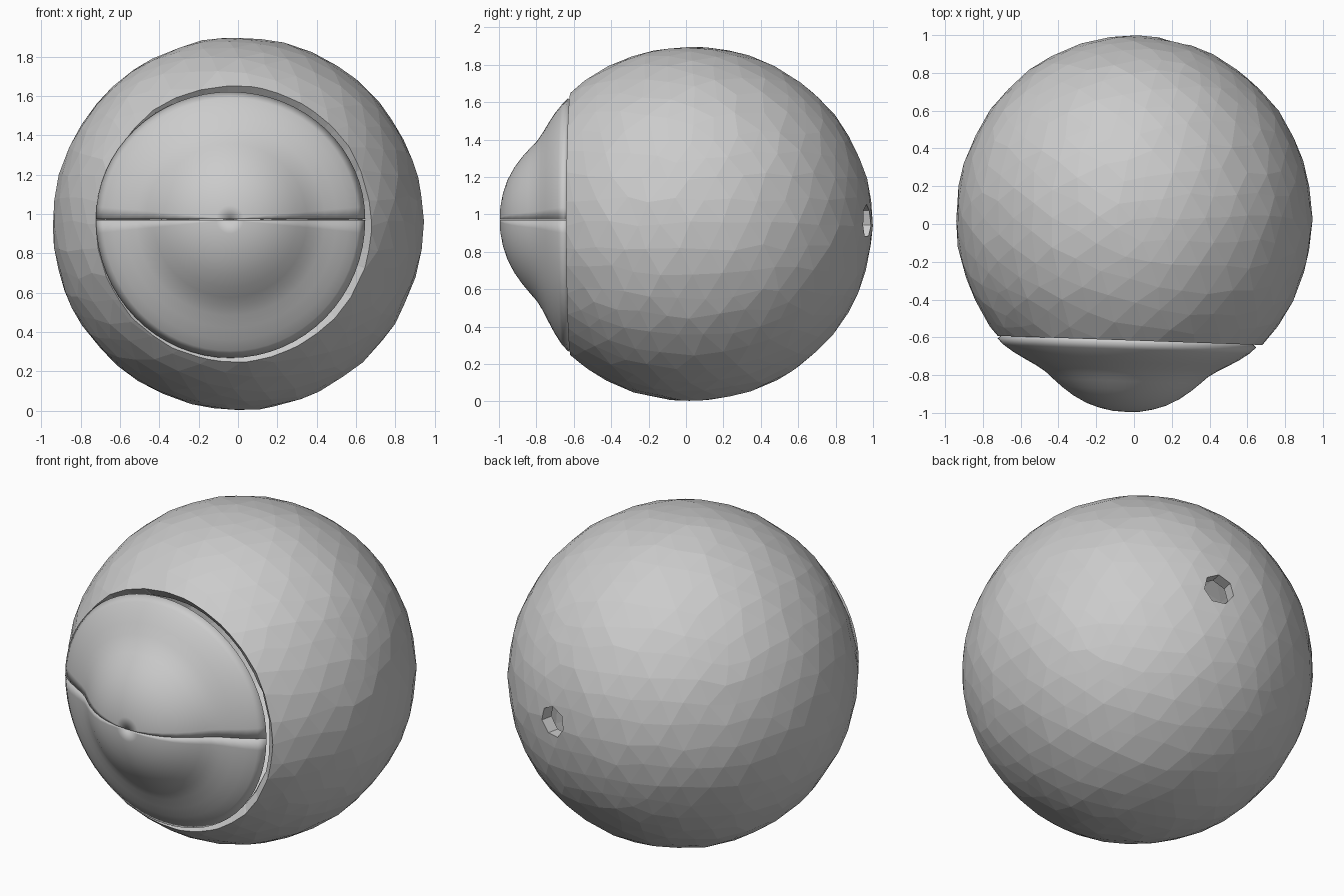
import bpy, bmesh, math, random
from mathutils import Vector, Matrix

if "Cube" in bpy.data.objects:
    bpy.data.objects.remove(bpy.data.objects["Cube"])

random.seed(4)
TILT = math.radians(-2)            # the front opening is turned slightly
SEAM_Z = 0.972


def make_object(name, bm):
    mesh = bpy.data.meshes.new(name)
    bmesh.ops.recalc_face_normals(bm, faces=bm.faces)
    bm.to_mesh(mesh)
    bm.free()
    obj = bpy.data.objects.new(name, mesh)
    bpy.context.collection.objects.link(obj)
    return obj


def add_wall(obj, thickness):
    mod = obj.modifiers.new("wall", 'SOLIDIFY')
    mod.thickness = thickness
    mod.offset = -1


# Faceted hollow globe, open at the front
bm = bmesh.new()
bmesh.ops.create_icosphere(bm, subdivisions=4, radius=1)
for v in bm.verts:
    j = Vector([random.uniform(-0.018, 0.018) for _ in range(3)])
    d = (v.co + j).normalized() * random.uniform(0.995, 1.002)
    v.co = Vector((d.x * 0.945, 0.03 + d.y * 0.97, 0.95 + d.z * 0.95))
normal = Matrix.Rotation(TILT, 3, 'Z') @ Vector((0, 1, 0))
bmesh.ops.bisect_plane(bm, geom=bm.verts[:] + bm.edges[:] + bm.faces[:],
                       plane_co=(0, -0.617, 0), plane_no=normal,
                       clear_inner=True)
globe = make_object("globe_shell", bm)
add_wall(globe, 0.07)

# Seven-sided nerve opening at the back
bm = bmesh.new()
bmesh.ops.create_cone(bm, cap_ends=True, segments=7, radius1=0.09,
                      radius2=0.09, depth=0.5)
cutter = make_object("nerve_opening_cutter", bm)
cutter.location = (0.2, 0.93, 0.965)
cutter.rotation_euler = Vector((0.2, 0.93, 0)).to_track_quat('Z', 'Y').to_euler()
cutter.hide_render = True
cutter.display_type = 'WIRE'
cut = globe.modifiers.new("nerve_opening", 'BOOLEAN')
cut.operation = 'DIFFERENCE'
cut.solver = 'EXACT'
cut.object = cutter

# Front dome profile: radius, y
PROFILE = [(0, -0.995), (0.07, -0.992), (0.14, -0.978), (0.21, -0.955),
           (0.28, -0.918), (0.34, -0.875), (0.39, -0.832), (0.43, -0.796),
           (0.48, -0.764), (0.54, -0.732), (0.60, -0.698), (0.65, -0.663),
           (0.685, -0.63)]


def half_dome(name, side, z_scale):
    bm = bmesh.new()
    verts = [bm.verts.new((r, y, 0)) for r, y in PROFILE]
    edges = [bm.edges.new(p) for p in zip(verts, verts[1:])]
    bmesh.ops.spin(bm, geom=verts + edges, cent=(0, 0, 0), axis=(0, 1, 0),
                   angle=-side * math.pi, steps=32)
    bmesh.ops.remove_doubles(bm, verts=bm.verts[:], dist=0.0005)
    rim_centre = Vector((0, -0.63, 0))
    turn = Matrix.Rotation(TILT, 3, 'Z')
    for v in bm.verts:
        p = turn @ (v.co - rim_centre) + rim_centre
        # bulge stays round, only the rim shifts downwards
        f = 1 + (z_scale - 1) * min(1, math.hypot(v.co.x, v.co.z) / 0.65) ** 2
        v.co = Vector((p.x - 0.038 * min(1, -1.0 / (p.y - 0.36)),
                       p.y, SEAM_Z + side * 0.002 + p.z * f))
    # make sure the outside faces the front
    obj = make_object(name, bm)
    if sum(f.normal.y * f.area for f in obj.data.polygons) > 0:
        obj.data.flip_normals()
    add_wall(obj, 0.04)
    bpy.ops.object.select_all(action='DESELECT')
    obj.select_set(True)
    bpy.context.view_layer.objects.active = obj
    bpy.ops.object.shade_smooth_by_angle(angle=math.radians(40))
    return obj


# Front dome in two halves along the horizontal seam
half_dome("upper_front_dome", 1, 0.945)
half_dome("lower_front_dome", -1, 1.025)
